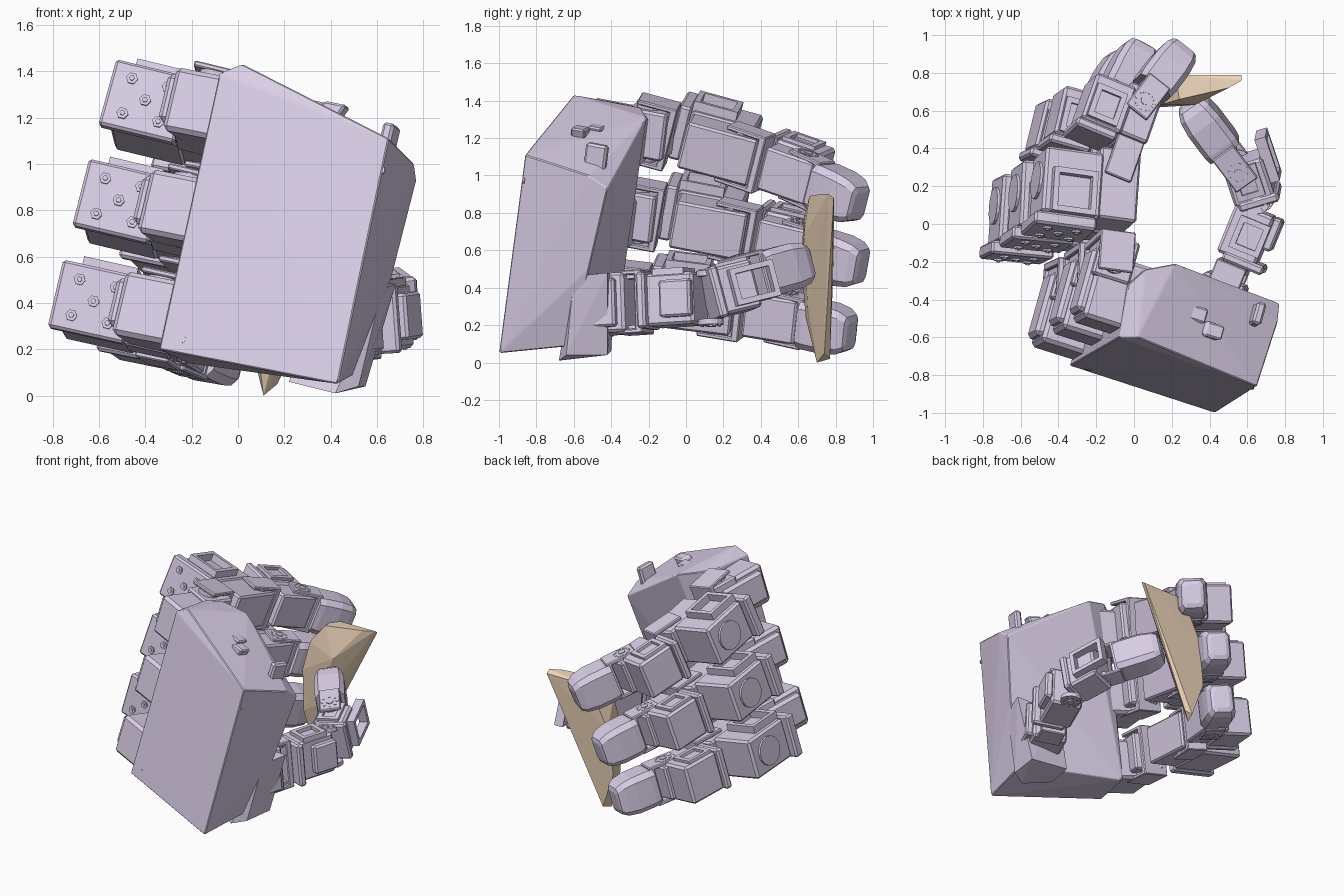
import bpy, bmesh, math
from mathutils import Vector as V, Matrix

if "Cube" in bpy.data.objects:
    bpy.data.objects.remove(bpy.data.objects["Cube"])


def material(name, col):
    m = bpy.data.materials.new(name)
    m.diffuse_color = (*col, 1)
    m.use_nodes = True
    m.node_tree.nodes["Principled BSDF"].inputs["Base Color"].default_value = m.diffuse_color
    return m


LILAC = material("lilac_plastic", (0.70, 0.62, 0.80))
TAN = material("tan_object", (0.85, 0.66, 0.49))


def finish(bm, name, mat=LILAC):
    bmesh.ops.recalc_face_normals(bm, faces=bm.faces[:])
    me = bpy.data.meshes.new(name)
    bm.to_mesh(me)
    bm.free()
    me.materials.append(mat)
    ob = bpy.data.objects.new(name, me)
    bpy.context.collection.objects.link(ob)
    return ob


def frame(origin, d, o, h):
    m = Matrix((d, o, h)).transposed().to_4x4()
    m.translation = origin
    return m


def box(bm, M, t, o, h, bevel=0.012):
    c = V(((t[0] + t[1]) / 2, (o[0] + o[1]) / 2, (h[0] + h[1]) / 2))
    s = (t[1] - t[0], o[1] - o[0], h[1] - h[0], 1)
    r = bmesh.ops.create_cube(bm, size=1, matrix=M @ Matrix.Translation(c) @ Matrix.Diagonal(s))
    if bevel:
        edges = list({e for v in r["verts"] for e in v.link_edges})
        bmesh.ops.bevel(bm, geom=edges, offset=bevel, segments=1, affect='EDGES', profile=0.5)


def disc(bm, M, pos, r, depth, along_t=False, n=14):
    R = Matrix.Rotation(math.pi / 2, 4, 'Y') if along_t else Matrix()
    bmesh.ops.create_cone(bm, cap_ends=True, segments=n, radius1=r, radius2=r, depth=depth,
                          matrix=M @ Matrix.Translation(pos) @ R)


def hull(bm, pts):
    vs = [bm.verts.new(p) for p in pts]
    r = bmesh.ops.convex_hull(bm, input=vs)
    bad = [g for g in set(r["geom_interior"]) | set(r["geom_unused"])
           if isinstance(g, bmesh.types.BMVert)]
    bmesh.ops.delete(bm, geom=bad, context='VERTS')


def hinge(bm, M, t, w):
    # toothed round horn on both sides of a joint
    for s in (-1, 1):
        disc(bm, M, (t, 0, s * w), 0.07, 0.03)
        disc(bm, M, (t, 0, s * (w + 0.015)), 0.025, 0.02, n=8)
        for k in range(8):
            a = k * math.pi / 4
            disc(bm, M, (t + 0.05 * math.cos(a), 0.05 * math.sin(a), s * (w + 0.015)), 0.009, 0.015, n=6)


def rail(bm, M, t, o, h):
    # raised rectangular rim with an open slot
    b = 0.03
    box(bm, M, t, (o[0], o[0] + b), h, 0)
    box(bm, M, t, (o[1] - b, o[1]), h, 0)
    box(bm, M, (t[0], t[0] + b), o, h, 0)
    box(bm, M, (t[1] - b, t[1]), o, h, 0)


def yoke(bm, M, t, o, w):
    # two side arms and a thin cross web
    for s in (-1, 1):
        box(bm, M, (-0.08, t), o, sorted((s * (w - 0.015), s * (w + 0.01))), 0.006)
    box(bm, M, (t - 0.04, t), o, (-w, w), 0.006)


def fingertip(name, M, L, w=0.105, hw=0.13):
    bm = bmesh.new()
    pts = []
    for t, k in ((0.12, 0.95), (0.16, 1), (L - 0.13, 1), (L - 0.05, 0.9), (L - 0.01, 0.72), (L, 0.5)):
        for o, h in ((1, .72), (.72, 1), (-.72, 1), (-1, .72), (-1, -.72), (-.72, -1), (.72, -1), (1, -.72)):
            pts.append(M @ V((t, o * k * w, h * k * hw)))
    hull(bm, pts)
    yoke(bm, M, 0.14, (-0.07, 0.07), hw)
    hinge(bm, M, 0, hw - 0.01)
    finish(bm, name)


# palm frame: u across, v up along the knuckle row, n out of the palm
u = V((0.937, -0.296, -0.185)).normalized()
v = V((0.203, 0.129, 0.970))
v = (v - u * v.dot(u)).normalized()
n = v.cross(u)

# palm housing
bm = bmesh.new()
hull(bm, [V(p) for p in (
    (-.34, -.75, .20), (.43, -1.0, .05), (.65, -.86, 1.11), (.02, -.60, 1.43), (-.08, -.60, 1.39),
    (-.22, -.38, .14), (.50, -.60, .09), (.66, -.52, .5), (.77, -.42, .93), (.76, -.52, 1.0),
    (.22, -.21, 1.31), (.06, -.24, 1.36), (-.03, -.32, 1.38))])
bmesh.ops.bevel(bm, geom=bm.edges[:], offset=0.005, segments=1, affect='EDGES', profile=0.5)
finish(bm, "palm_housing")

# palm top ribs, side nub and screws
bm = bmesh.new()
P = frame(V((.35, -.52, 1.27)), u, n, (v + u * 0.42).normalized())
for a, b in ((-.13, -.04), (-.02, .04), (.09, -.02)):
    box(bm, P, (a - .05, a + .05), (b - .04, b + .04), (-.06, .0), 0.01)
box(bm, frame(V((.65, -.48, 1.10)), u, n, v), (-.025, .025), (-.06, .06), (-.1, .07))
F = frame(V((-.33, -.75, .20)), n, u, v)
for a, b in ((.08, .06), (.72, .08), (.78, .95), (.42, 1.12)):
    disc(bm, F, (0.0, a, b), 0.018, 0.012, True, 8)
finish(bm, "palm_details")

# three fingers: knuckle, swing angle, bend of each link
FINGERS = {
    "upper": ((-.13, -.21, 1.24), 7, (-10, 5, 22)),
    "middle": ((-.24, -.27, .80), 3, (-12, -2, 11)),
    "lower": ((-.35, -.34, .36), -1, (-12, -2, 12)),
}
for label, (K, swing, bends) in FINGERS.items():
    J = V(K)
    # knuckle base
    bm = bmesh.new()
    M = frame(J, n, -u, v)
    box(bm, M, (-.33, .03), (-.25, .08), (-.17, .11), 0.02)
    box(bm, M, (-.30, .05), (.06, .12), (-.13, .08), 0.02)
    box(bm, M, (-.1, .13), (-.11, .1), (-.13, .13))
    hinge(bm, M, 0, 0.145)
    finish(bm, label + "_finger_base")

    s = math.radians(swing)
    N = n * math.cos(s) - v * math.sin(s)
    H = v * math.cos(s) + n * math.sin(s)

    def link_frame(j, deg):
        a = math.radians(deg)
        return frame(j, N * math.cos(a) + u * math.sin(a), N * math.sin(a) - u * math.cos(a), H)

    # proximal link with bolted plate
    bm = bmesh.new()
    M = link_frame(J, bends[0])
    yoke(bm, M, 0.14, (-.09, .1), 0.165)
    box(bm, M, (.2, .56), (.1, .42), (-.14, .14), 0.015)
    box(bm, M, (.21, .60), (-.1, .12), (-.13, .13))
    box(bm, M, (.13, .2), (.12, .46), (-.15, .15))
    rail(bm, M, (.2, .44), (.14, .38), (.13, .19))
    for o, h in ((.29, 0), (.21, .08), (.37, .08), (.21, -.08), (.37, -.08)):
        disc(bm, M, (.127, o, h), 0.026, 0.014, True, 6)
        disc(bm, M, (.12, o, h), 0.012, 0.014, True, 6)
    disc(bm, M @ Matrix.Rotation(math.pi / 2, 4, 'X'), (.4, 0, -.42), 0.1, 0.03)
    hinge(bm, M, 0.51, 0.135)
    finish(bm, label + "_finger_proximal_link")
    J = M @ V((0.51, 0, 0))

    # middle link
    bm = bmesh.new()
    M = link_frame(J, bends[1])
    yoke(bm, M, 0.15, (-.07, .08), 0.15)
    box(bm, M, (.16, .43), (.06, .29), (-.135, .135), 0.015)
    box(bm, M, (.17, .46), (-.09, .1), (-.12, .12))
    box(bm, M, (.11, .16), (.08, .31), (-.145, .145))
    rail(bm, M, (.18, .37), (.10, .27), (.12, .155))
    hinge(bm, M, 0.38, 0.12)
    finish(bm, label + "_finger_middle_link")
    J = M @ V((0.38, 0, 0))

    fingertip(label + "_fingertip", link_frame(J, bends[2]), 0.41)

# thumb


def thumb_frame(j, d):
    d = V(d).normalized()
    h = V((-0.1, -0.1, 1))
    h = (h - d * h.dot(d)).normalized()
    return frame(V(j), d, d.cross(h), h)


bm = bmesh.new()
hull(bm, [V(p) for p in ((.22, -.60, .06), (.42, -.68, .01), (.52, -.64, .04), (.26, -.40, .06),
                         (.55, -.42, .04), (.62, -.60, .46), (.68, -.42, .48), (.35, -.38, .46))])
M = thumb_frame((.5, -.27, .32), (.38, .93, .06))
box(bm, M, (-.26, -.02), (-.12, .12), (-.16, .16), 0.015)
box(bm, M, (-.2, -.06), (.1, .16), (-.13, .13))
hinge(bm, M, 0, 0.14)
finish(bm, "thumb_base")

bm = bmesh.new()
yoke(bm, M, 0.07, (-.08, .09), 0.16)
box(bm, M, (.1, .38), (-.1, .12), (-.14, .14), 0.015)
box(bm, M, (.07, .12), (-.06, .17), (-.15, .15))
box(bm, M, (.2, .38), (.11, .165), (-.1, .1))
rail(bm, M, (.15, .33), (-.05, .12), (.13, .165))
hinge(bm, M, 0.43, 0.13)
finish(bm, "thumb_proximal_link")

bm = bmesh.new()
M = thumb_frame((.665, .12, .36), (-.3, .9, .22))
box(bm, M, (.03, .25), (-.12, .1), (-.13, .13), 0.015)
box(bm, M, (.0, .05), (-.1, .12), (-.14, .14))
R = M @ Matrix.Translation((0.2, 0.12, 0)) @ Matrix.Rotation(math.pi / 2, 4, 'X')
rail(bm, R, (-.1, .15), (-.1, .1), (-.03, .03))
rail(bm, M, (.06, .24), (-.09, .06), (.12, .15))
finish(bm, "thumb_middle_link")

fingertip("thumb_tip", thumb_frame((.55, .30, .44), (-.25, .33, .09)), 0.44, 0.1, 0.125)

# held wedge: flat back against the fingers, domed front under the thumb
bm = bmesh.new()
hull(bm, [V(p) for p in (
    (.57, .79, .88), (.22, .79, .88), (.08, .79, .6), (.04, .78, .28), (.13, .77, .02),
    (.57, .76, .90), (.50, .72, .90), (.24, .66, .89), (.32, .63, .68), (.14, .63, .76),
    (.09, .615, .55), (.08, .64, .24), (.19, .65, .30), (.11, .70, .0), (.17, .74, .05))])
finish(bm, "held_wedge", TAN)
